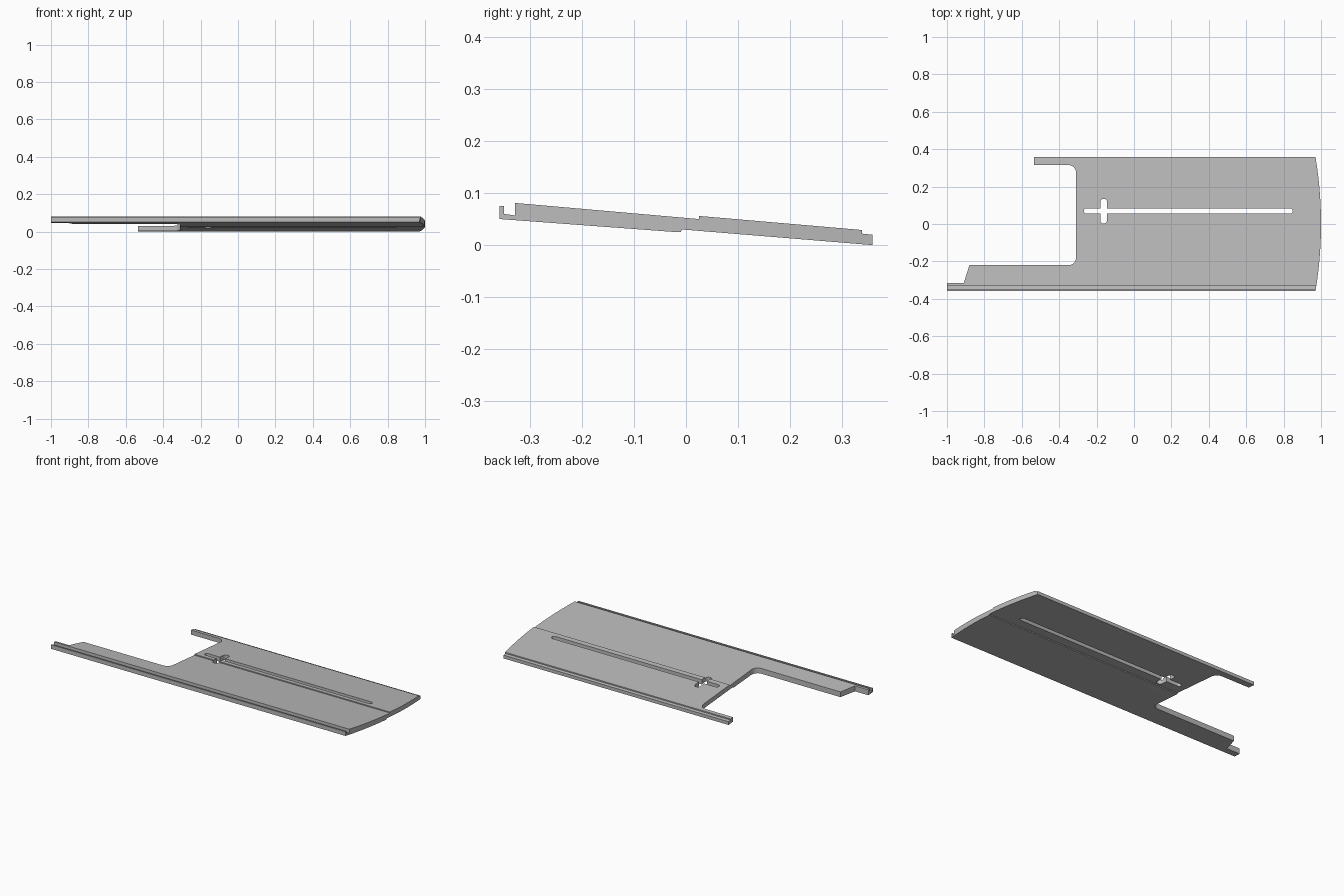
import bpy, bmesh, math
from mathutils import Vector

if "Cube" in bpy.data.objects:
    bpy.data.objects.remove(bpy.data.objects["Cube"], do_unlink=True)

grey = bpy.data.materials.new("plain grey")
grey.use_nodes = True
grey.diffuse_color = (0.5, 0.5, 0.5, 1)
grey.node_tree.nodes["Principled BSDF"].inputs["Base Color"].default_value = (0.5, 0.5, 0.5, 1)


def prism(name, points, sweep):
    """Closed polygon swept along a vector."""
    bm = bmesh.new()
    face = bm.faces.new([bm.verts.new(p) for p in points])
    top = bmesh.ops.extrude_face_region(bm, geom=[face])["geom"]
    bmesh.ops.translate(bm, vec=sweep, verts=[v for v in top if isinstance(v, bmesh.types.BMVert)])
    bmesh.ops.recalc_face_normals(bm, faces=bm.faces)
    mesh = bpy.data.meshes.new(name)
    bm.to_mesh(mesh)
    bm.free()
    mesh.materials.append(grey)
    obj = bpy.data.objects.new(name, mesh)
    bpy.context.collection.objects.link(obj)
    return obj


def carve(target, cutter, operation):
    cutter.hide_render = True
    mod = target.modifiers.new(cutter.name, "BOOLEAN")
    mod.operation, mod.solver, mod.object = operation, "EXACT", cutter
    bpy.context.view_layer.objects.active = target
    bpy.ops.object.modifier_apply(modifier=mod.name)
    bpy.data.objects.remove(cutter, do_unlink=True)


def arc(cx, cy, r, start, end, steps=8):
    angles = [math.radians(start + (end - start) * i / steps) for i in range(steps + 1)]
    return [(cx + r * math.cos(a), cy + r * math.sin(a)) for a in angles]


def flat(points):
    return [Vector((x, y, -0.1)) for x, y in points]


UP = Vector((0, 0, 0.3))

# Tilted panel: lipped front rail, offset centre seam, rebated back edge
section = [(-0.358, 0.05), (-0.358, 0.075), (-0.35, 0.075), (-0.35, 0.06),
           (-0.329, 0.057), (-0.329, 0.081), (0.025, 0.05), (0.025, 0.056),
           (0.338, 0.029), (0.338, 0.022), (0.358, 0.02), (0.358, 0),
           (-0.008, 0.03), (-0.01, 0.025), (-0.02, 0.025)]
panel = prism("sliding_panel", [Vector((-1.1, y, z)) for y, z in section], Vector((2.2, 0, 0)))

# Plan outline: bowed right end, two arms and a filleted notch
bow = [(1 - 0.03 * (y / 0.36) ** 2, y) for y in [0.36 * (i / 12 - 1) for i in range(25)]]
outline = bow + [(-0.535, 0.36), (-0.535, 0.315)]
outline += arc(-0.35, 0.275, 0.04, 90, 0) + arc(-0.35, -0.18, 0.04, 0, -90)
outline += [(-0.88, -0.22), (-0.91, -0.315), (-1, -0.315), (-1, -0.36)]
carve(panel, prism("plan_outline", flat(outline), UP), "INTERSECT")

# Long guide slot and short cross slot
long_slot = arc(0.835, 0.069, 0.014, -90, 90) + arc(-0.255, 0.069, 0.014, 90, 270)
cross_slot = arc(-0.162, 0.117, 0.018, 0, 180) + arc(-0.162, 0.02, 0.018, 180, 360)
for name, shape in (("long_slot", long_slot), ("cross_slot", cross_slot)):
    carve(panel, prism(name, flat(shape), UP), "DIFFERENCE")

# Smooth the rounded corners, keep the flats crisp
panel.select_set(True)
bpy.context.view_layer.objects.active = panel
bpy.ops.object.shade_smooth_by_angle(angle=math.radians(30))
